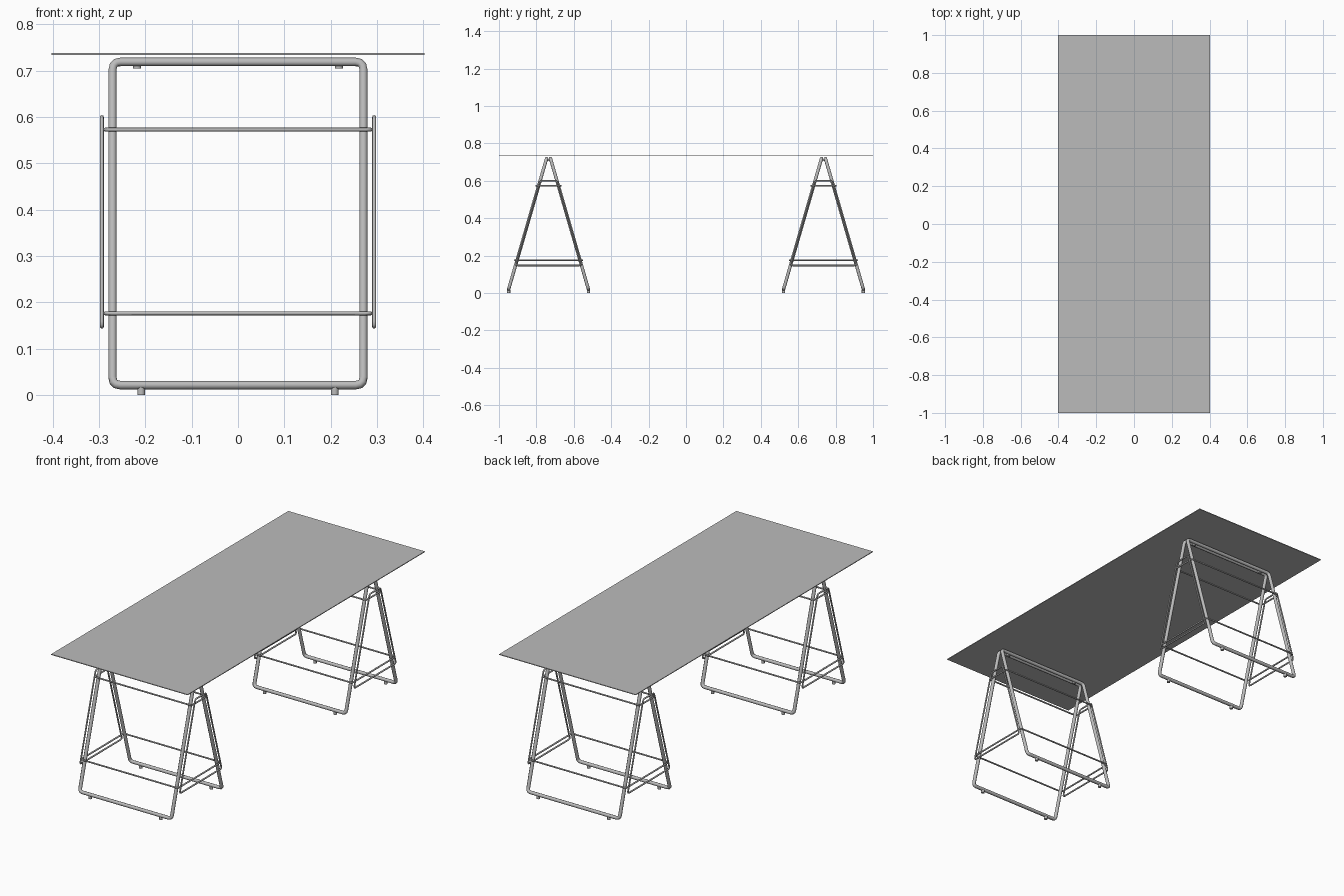
import bpy
import math
from mathutils import Vector

cube = bpy.data.objects.get("Cube")
if cube:
    bpy.data.objects.remove(cube, do_unlink=True)


def make_material(name, value):
    mat = bpy.data.materials.new(name)
    mat.use_nodes = True
    colour = (value, value, value, 1)
    mat.diffuse_color = colour
    mat.node_tree.nodes["Principled BSDF"].inputs["Base Color"].default_value = colour
    return mat


grey = make_material("grey metal", 0.5)

TRESTLE_Y = 0.735            # distance of each trestle from the middle
FOOT_Y, APEX_Y = 0.213, 0.0105
LOW_Z, HIGH_Z = 0.021, 0.719
TUBE, WIRE = 0.0093, 0.0042  # radii


def leg_offset(z):
    """Distance of the leg axis from the trestle centre at height z."""
    t = (z - LOW_Z) / (HIGH_Z - LOW_Z)
    return FOOT_Y + (APEX_Y - FOOT_Y) * t


def rounded(corners, radius, steps=3):
    """Replace each corner of a closed outline with a short curve."""
    points = []
    for i, corner in enumerate(corners):
        to_prev = (corners[i - 1] - corner).normalized() * radius
        to_next = (corners[(i + 1) % len(corners)] - corner).normalized() * radius
        for s in range(steps + 1):
            t = s / steps
            points.append(corner + to_prev * (1 - t) ** 2 + to_next * t ** 2)
    return points


def tube_loop(name, corners, thickness, radius):
    """Closed round tube through the given corners."""
    curve = bpy.data.curves.new(name, "CURVE")
    curve.dimensions = "3D"
    curve.bevel_depth = thickness
    curve.bevel_resolution = 2
    points = rounded([Vector(c) for c in corners], radius)
    spline = curve.splines.new("POLY")
    spline.points.add(len(points) - 1)
    for p, co in zip(spline.points, points):
        p.co = (*co, 1)
    spline.use_cyclic_u = True
    spline.use_smooth = True
    curve.materials.append(grey)
    obj = bpy.data.objects.new(name, curve)
    bpy.context.collection.objects.link(obj)
    bpy.ops.object.select_all(action="DESELECT")
    obj.select_set(True)
    bpy.context.view_layer.objects.active = obj
    bpy.ops.object.convert(target="MESH")
    bpy.ops.object.shade_smooth_by_angle(angle=math.radians(50))


def cylinder(name, location, radius, depth):
    bpy.ops.mesh.primitive_cylinder_add(vertices=12, radius=radius, depth=depth,
                                        location=location)
    obj = bpy.context.object
    obj.name = name
    obj.data.materials.append(grey)
    bpy.ops.object.shade_smooth_by_angle(angle=math.radians(40))


# Thin table top
bpy.ops.mesh.primitive_cube_add(size=1, location=(0, 0, 0.7365))
top = bpy.context.object
top.name = "table_top"
top.scale = (0.806, 2, 0.004)
top.data.materials.append(grey)

for place, centre in (("front", -TRESTLE_Y), ("back", TRESTLE_Y)):
    # Two leaning tube frames, each with a pair of feet
    for side, d in (("front", -1), ("back", 1)):
        low, high = centre + d * FOOT_Y, centre + d * APEX_Y
        x = 0.271
        tube_loop(f"{place}_trestle_{side}_frame",
                  [(-x, low, LOW_Z), (x, low, LOW_Z),
                   (x, high, HIGH_Z), (-x, high, HIGH_Z)], TUBE, 0.017)
        for fx in (-0.209, 0.209):
            cylinder(f"{place}_trestle_{side}_foot", (fx, low, 0.008), 0.0085, 0.016)

    # Clips joining the two frames at the apex
    for cx in (-0.218, 0.218):
        cylinder(f"{place}_trestle_clip", (cx, centre, 0.711), 0.009, 0.012)

    # Wire hoops wrapped level around the legs
    for level, z in (("lower", 0.176), ("upper", 0.573)):
        x, y = 0.287, leg_offset(z) + TUBE + WIRE
        tube_loop(f"{place}_trestle_{level}_hoop",
                  [(-x, centre - y, z), (x, centre - y, z),
                   (x, centre + y, z), (-x, centre + y, z)], WIRE, 0.012)

    # Upright wire brace outside the legs at each end
    for side, s in (("right", -1), ("left", 1)):
        z0, z1 = 0.147, 0.6
        y0, y1 = leg_offset(z0), leg_offset(z1)
        x = s * 0.294
        tube_loop(f"{place}_trestle_{side}_brace",
                  [(x, centre - y0, z0), (x, centre + y0, z0),
                   (x, centre + y1, z1), (x, centre - y1, z1)], WIRE, 0.012)
